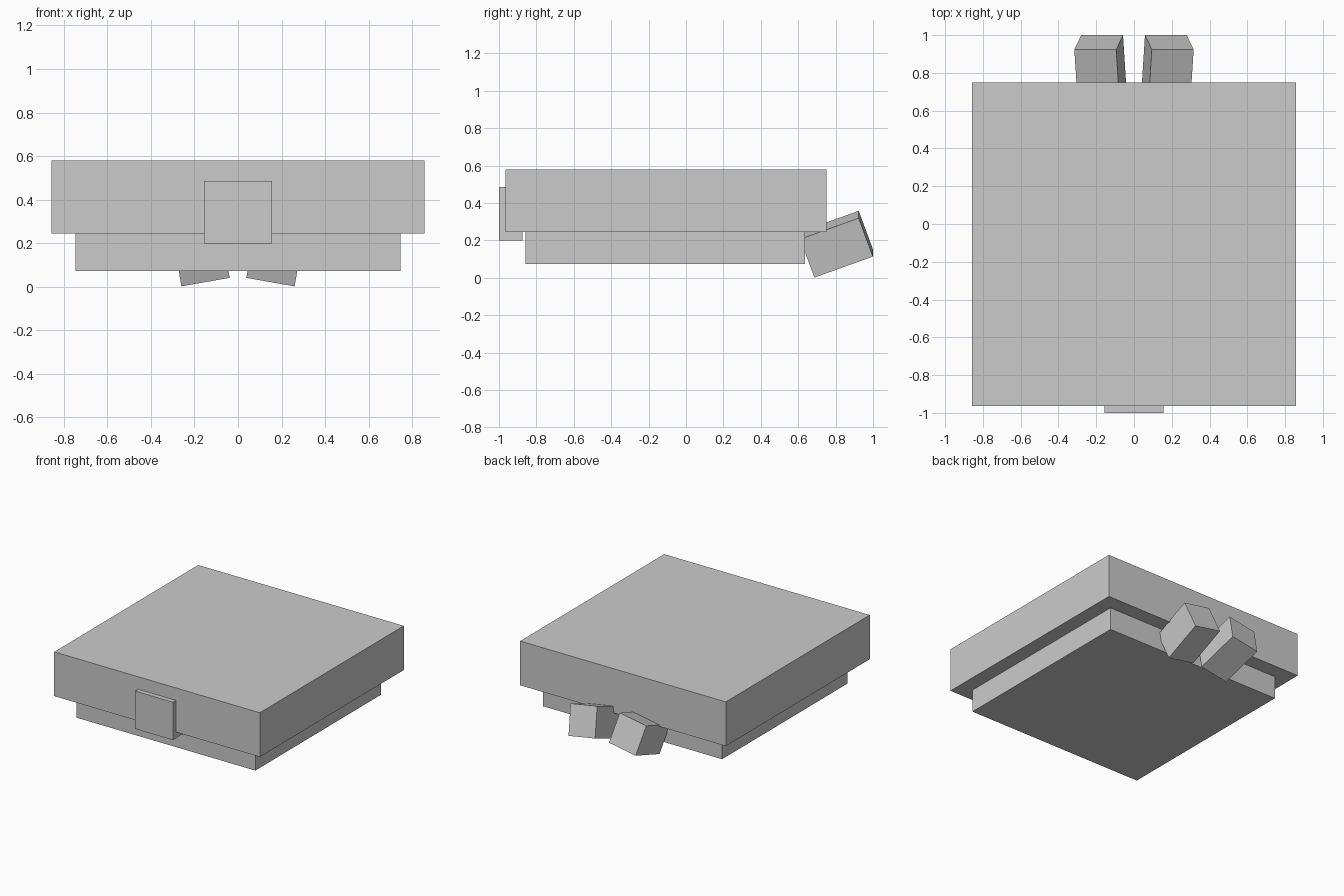
import bpy
from math import radians

default = bpy.data.objects.get("Cube")
if default:
    bpy.data.objects.remove(default, do_unlink=True)

GREY = (0.6, 0.6, 0.6, 1)
grey = bpy.data.materials.new("plain grey")
grey.use_nodes = True
grey.diffuse_color = GREY
grey.node_tree.nodes["Principled BSDF"].inputs["Base Color"].default_value = GREY


def box(name, center, size, rotation=(0, 0, 0)):
    """Add a flat-shaded box with applied dimensions."""
    bpy.ops.mesh.primitive_cube_add(size=1, location=center, rotation=rotation)
    ob = bpy.context.object
    ob.name = name
    ob.scale = size
    ob.data.materials.append(grey)
    bpy.ops.object.transform_apply(location=False, rotation=False, scale=True)
    return ob


# Wide upper slab and the smaller base under it
box("upper_slab", (0, -0.107, 0.412), (1.714, 1.714, 0.333))
box("lower_base", (0, -0.112, 0.16), (1.492, 1.494, 0.174))

# Small plate at the front
box("front_plate", (0, -0.937, 0.342), (0.314, 0.126, 0.285))

# Pair of tilted blocks at the back, mirrored left and right
for side, sign in (("left", 1), ("right", -1)):
    box(side + "_back_block", (sign * 0.177, 0.805, 0.18), (0.225, 0.333, 0.222),
        (radians(20), radians(sign * 10), 0))
